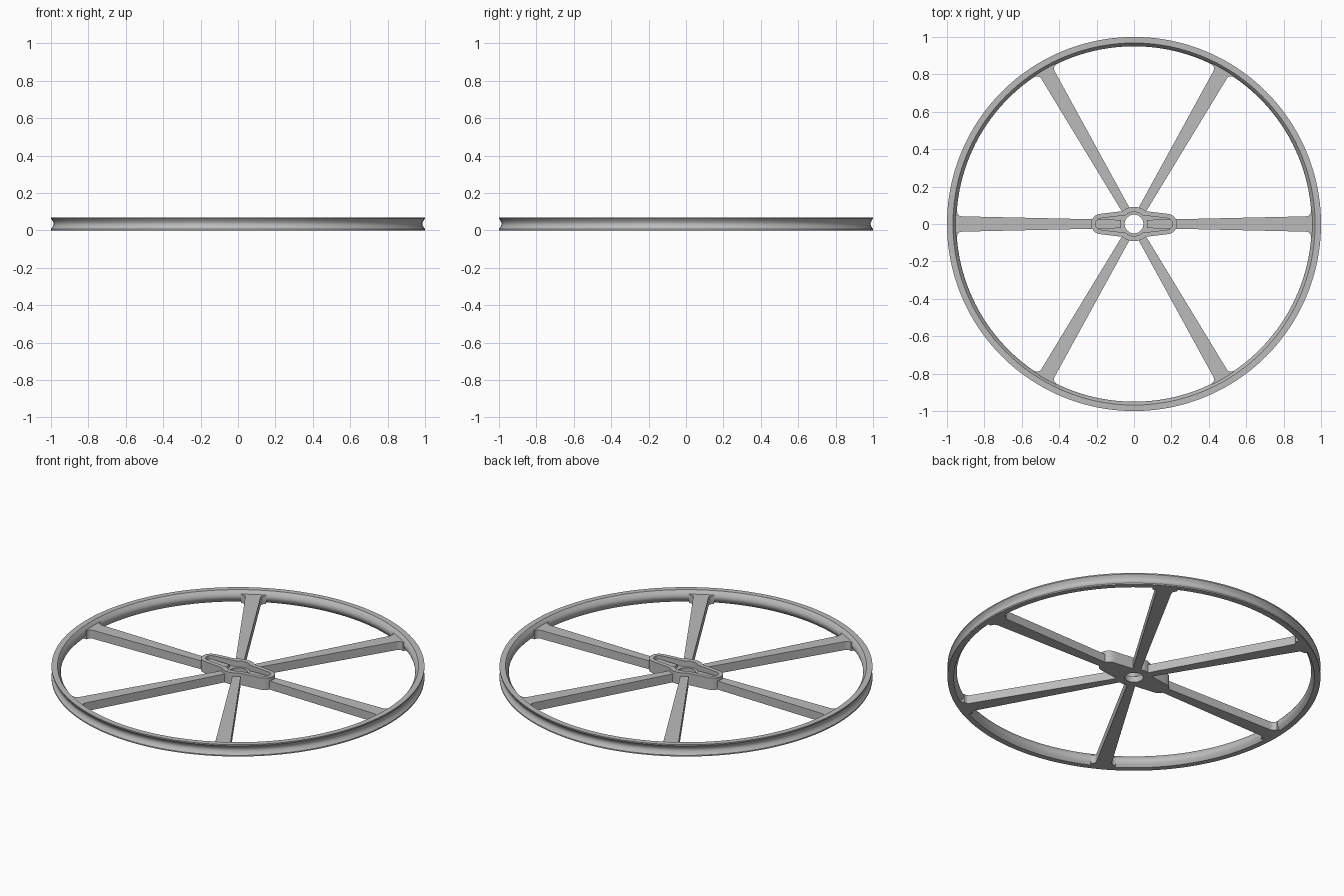
import bpy, bmesh, math
from mathutils import Matrix

default = bpy.data.objects.get("Cube")
if default:
    bpy.data.objects.remove(default, do_unlink=True)

grey = bpy.data.materials.new("light grey plastic")
grey.use_nodes = True
colour = (0.5, 0.5, 0.5, 1)
grey.diffuse_color = colour
grey.node_tree.nodes["Principled BSDF"].inputs["Base Color"].default_value = colour


def finish(name, bm, smooth_angle=35):
    bmesh.ops.recalc_face_normals(bm, faces=bm.faces)
    mesh = bpy.data.meshes.new(name)
    bm.to_mesh(mesh)
    bm.free()
    obj = bpy.data.objects.new(name, mesh)
    mesh.materials.append(grey)
    bpy.context.collection.objects.link(obj)
    bpy.ops.object.select_all(action="DESELECT")
    obj.select_set(True)
    bpy.context.view_layer.objects.active = obj
    bpy.ops.object.shade_smooth_by_angle(angle=math.radians(smooth_angle))
    return obj


def loft(loops):
    """Join closed loops of equal length, and the last loop back to the first."""
    bm = bmesh.new()
    rings = [[bm.verts.new(p) for p in loop] for loop in loops]
    for a, b in zip(rings, rings[1:] + rings[:1]):
        for i in range(len(a)):
            j = (i + 1) % len(a)
            bm.faces.new((a[i], a[j], b[j], b[i]))
    return bm


def circle(radius, z, count):
    return [(radius * math.cos(t), radius * math.sin(t), z)
            for t in (2 * math.pi * i / count for i in range(count))]


# Rim: grooved on the outside, bulging on the inside
HEIGHT = 0.07
STEPS = 10
profile = []
for i in range(STEPS + 1):
    f = i / STEPS
    profile.append((1 - 0.014 * math.sin(math.pi * f), 0.007 + 0.056 * f))
profile = [(1, 0)] + profile + [(1, HEIGHT)]
for i in range(STEPS + 1):
    f = i / STEPS
    profile.append((0.968 - 0.018 * math.sin(math.pi * f), HEIGHT * (1 - f)))
finish("rim", loft([circle(r, z, 160) for r, z in profile]))


# Spokes: tapered bars that flare into the rim
FLARE = 0.026
side = [(0.07, 0.022), (0.92, 0.041)]
for i in range(1, 6):
    t = math.radians(90 * i / 5)
    side.append((0.92 + FLARE * math.sin(t), 0.041 + FLARE * (1 - math.cos(t))))
side.append((0.972, 0.067))
outline = side + [(x, -y) for x, y in reversed(side)]
for n in range(6):
    bm = bmesh.new()
    base = bm.faces.new([bm.verts.new((x, y, 0)) for x, y in outline])
    top = bmesh.ops.extrude_face_region(bm, geom=[base], use_keep_orig=True)["geom"]
    bmesh.ops.translate(bm, vec=(0, 0, 0.05),
                        verts=[v for v in top if isinstance(v, bmesh.types.BMVert)])
    bm.transform(Matrix.Rotation(n * math.pi / 3, 4, "Z"))
    finish(f"spoke_{n + 1}", bm)


# Hub: two-armed outline with a matching pocket and a through hole
COUNT = 144


def arm_outline(mid_radius, end_x, end_radius, root, z):
    slope = (root - end_radius) / end_x
    points = []
    for i in range(COUNT):
        t = 2 * math.pi * i / COUNT
        c, s = abs(math.cos(t)), abs(math.sin(t))
        r = mid_radius
        straight = root / (s + slope * c)
        if straight * c <= end_x:
            r = max(r, straight)
        gap = end_radius ** 2 - (end_x * s) ** 2
        if gap >= 0:
            r = max(r, end_x * c + math.sqrt(gap))
        points.append((r * math.cos(t), r * math.sin(t), z))
    return points


outer = (0.092, 0.175, 0.055, 0.076)
pocket = (0.064, 0.175, 0.031, 0.052)
FLOOR = 0.035
finish("hub", loft([
    circle(0.05, 0, COUNT),
    arm_outline(*outer, 0),
    arm_outline(*outer, HEIGHT),
    arm_outline(*pocket, HEIGHT),
    arm_outline(*pocket, FLOOR),
    circle(0.05, FLOOR, COUNT),
]))
